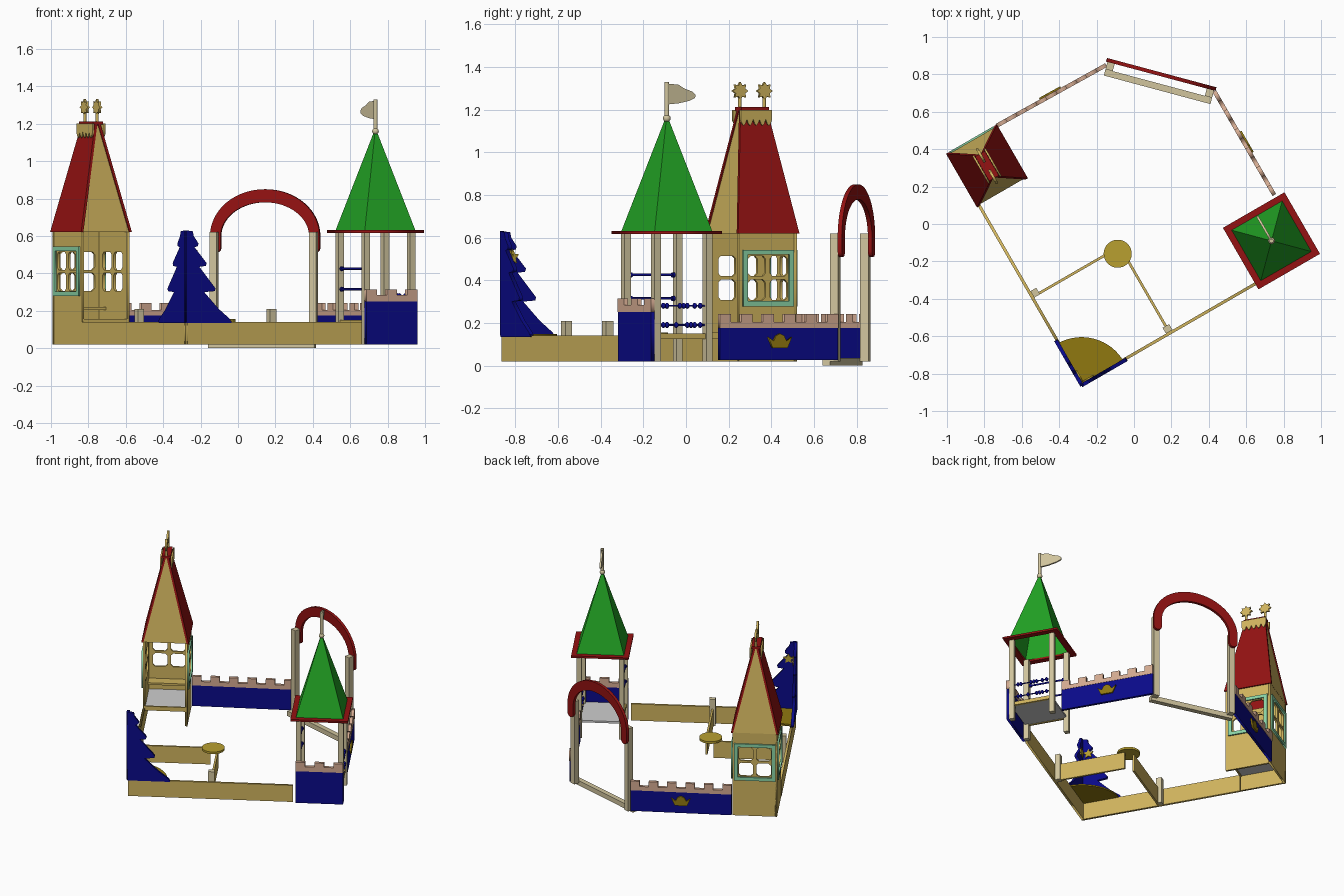
import bpy, bmesh
from math import sin, cos, pi, radians
from mathutils import Matrix, Vector

if "Cube" in bpy.data.objects:
    bpy.data.objects.remove(bpy.data.objects["Cube"])


def paint(name, *rgb):
    m = bpy.data.materials.new(name)
    m.use_nodes = True
    m.diffuse_color = (*rgb, 1)
    m.node_tree.nodes["Principled BSDF"].inputs["Base Color"].default_value = (*rgb, 1)
    return m


RED = paint("red", .3, .006, .006)
GREEN = paint("green", .016, .37, .018)
BLUE = paint("blue", .003, .003, .25)
TAN = paint("tan wood", .62, .45, .11)
BEIGE = paint("beige wood", .64, .56, .34)
PINK = paint("pink beige", .65, .4, .28)
MINT = paint("mint", .25, .65, .38)
GREY = paint("light grey", .62, .62, .62)
OLIVE = paint("olive", .28, .19, .005)
GOLD = paint("gold", .48, .35, .03)


def frame(x, y, deg):
    return Matrix.Translation((x, y, 0)) @ Matrix.Rotation(radians(deg), 4, 'Z')


def add(name, mesh, mat, M):
    mesh.materials.clear()
    mesh.materials.append(mat)
    ob = bpy.data.objects.new(name, mesh)
    ob.matrix_world = M
    bpy.context.scene.collection.objects.link(ob)
    return ob


def from_bm(name, bm, mat, M):
    bmesh.ops.recalc_face_normals(bm, faces=bm.faces[:])
    me = bpy.data.meshes.new(name)
    bm.to_mesh(me)
    bm.free()
    return add(name, me, mat, M)


# Box from x, y and z ranges; its top may have other x and y ranges
def box(name, mat, M, xs, ys, zs, top=None):
    bm = bmesh.new()
    for z, (ax, ay) in zip(zs, ((xs, ys), top or (xs, ys))):
        for i, j in ((0, 0), (1, 0), (1, 1), (0, 1)):
            bm.verts.new((ax[i], ay[j], z))
    v = bm.verts[:] 
    bm.faces.new(v[:4])
    bm.faces.new(v[4:])
    for i in range(4):
        j = (i + 1) % 4
        bm.faces.new((v[i], v[j], v[j + 4], v[i + 4]))
    return from_bm(name, bm, mat, M)


# Upright board from outlines (later ones are holes), centred on local y
def plate(name, mat, M, y, thick, *outlines):
    cu = bpy.data.curves.new(name, 'CURVE')
    cu.dimensions = '2D'
    cu.fill_mode = 'BOTH'
    cu.extrude = thick / 2
    for pts in outlines:
        sp = cu.splines.new('POLY')
        sp.points.add(len(pts) - 1)
        for p, (a, b) in zip(sp.points, pts):
            p.co = (a, b, 0, 1)
        sp.use_cyclic_u = True
    tmp = bpy.data.objects.new(name + "_curve", cu)
    bpy.context.scene.collection.objects.link(tmp)
    dg = bpy.context.evaluated_depsgraph_get()
    me = bpy.data.meshes.new_from_object(tmp.evaluated_get(dg))
    bpy.data.objects.remove(tmp)
    return add(name, me, mat, M @ Matrix.Translation((0, y, 0)) @ Matrix.Rotation(pi / 2, 4, 'X'))


def rod(name, mat, M, p, q, r, n=12):
    p, q = Vector(p), Vector(q)
    T = Matrix.Translation((p + q) / 2) @ (q - p).to_track_quat('Z', 'Y').to_matrix().to_4x4()
    bm = bmesh.new()
    bmesh.ops.create_cone(bm, cap_ends=True, segments=n, radius1=r, radius2=r, depth=(q - p).length, matrix=T)
    return from_bm(name, bm, mat, M)


def rect(x0, x1, z0, z1, c=0):
    if not c:
        return [(x0, z0), (x1, z0), (x1, z1), (x0, z1)]
    return [(x0 + c, z0), (x1 - c, z0), (x1, z0 + c), (x1, z1 - c),
            (x1 - c, z1), (x0 + c, z1), (x0, z1 - c), (x0, z0 + c)]


def star(x, z, r, inner=.6, n=8):
    return [(x + sin(i * pi / n) * (r if i % 2 == 0 else r * inner),
             z + cos(i * pi / n) * (r if i % 2 == 0 else r * inner)) for i in range(2 * n)]


# Blue wall with a battlement cap
def battlement(name, M, x0, x1, y, z0, z1, band, tooth, n):
    plate(name + "_wall", BLUE, M, y, .018, rect(x0, x1, z0, z1))
    step = (x1 - x0) / (2 * n - 1)
    pts = [(x0, z1), (x1, z1)]
    for i in range(2 * n - 2, -1, -2):
        b, a = x0 + (i + 1) * step, x0 + i * step
        pts += [(b, band), (b, tooth), (a, tooth), (a, band)]
    plate(name + "_battlement", PINK, M, y, .022, pts)


# Sandbox corner: low boards, inner boards, stakes and seats
SAND = frame(-.28, -.865, 30)
plate("front_low_board", TAN, SAND, .008, .016, rect(0, 1.09, .02, .14))
SIDE = frame(-.28, -.865, 120)
plate("side_low_board", TAN, SIDE, -.008, .016, rect(0, 1.11, .02, .14))
box("inner_board_long", TAN, SAND, (.01, .5), (.535, .549), (.02, .14))
box("inner_board_short", TAN, SAND, (.542, .556), (.01, .5), (.02, .14))
box("side_stake", BEIGE, SAND, (.016, .052), (.535, .575), (.02, .21))
box("front_stake", BEIGE, SAND, (.53, .57), (.016, .052), (.02, .21))
rod("round_seat", GOLD, SAND, (.52, .515, .14), (.52, .515, .155), .075, 32)
plate("corner_seat", OLIVE, SAND @ Matrix.Translation((0, 0, .143)) @ Matrix.Rotation(-pi / 2, 4, 'X'), 0, .01,
      [(0, 0)] + [(.26 * cos(i * pi / 32), .26 * sin(i * pi / 32)) for i in range(17)])

# Folded fir tree on the corner
fir = [(0, .14), (.28, .14), (.27, .155), (.2, .21), (.11, .3), (.175, .305), (.18, .32), (.08, .435),
       (.12, .44), (.125, .455), (.05, .54), (.07, .545), (.075, .56), (.045, .6), (.04, .625), (0, .63)]
for nm, M, sgn in (("front", SAND, 1), ("side", SIDE, -1)):
    plate(nm + "_fir_tree", BLUE, M, sgn * .002, .02, fir)
    plate(nm + "_fir_star", GOLD, M, sgn * .016, .008, star(.05, .51, .036, .5, 5))
    plate(nm + "_fir_base", BLUE, M, sgn * -.003, .005, rect(0, .28, .135, .145))

# House: three window walls, open front
HX, HY = -.786, .31
HOUSE = frame(HX, HY, 30)
for nm, ang, w, d in (("back", 0, .148, .15), ("right", 90, .157, .14), ("left", -90, .157, .14)):
    M = frame(HX, HY, 30 + ang)
    panes = [rect(x - .047, x + .047, z - .048, z + .048, .014) for x in (-.059, .059) for z in (.355, .467)]
    plate(nm + "_house_wall", TAN, M, d, .014, rect(-w, w, .02, .62), *panes)
    plate(nm + "_window_frame", MINT, M, d + .011, .012, rect(-.137, .137, .278, .543), rect(-.112, .112, .302, .52))
box("house_floor", GREY, HOUSE, (-.14, .14), (-.155, .15), (.13, .142))
box("house_sill", TAN, HOUSE, (-.14, .14), (-.158, -.146), (.125, .155))
box("house_bench", TAN, HOUSE, (-.135, .135), (.07, .145), (.205, .22))

# House roof: red slopes, tan gables, ridge, trim and finials
for s, nm in ((1, "left"), (-1, "right")):
    out = lambda a, b: (min(s * a, s * b), max(s * a, s * b))
    box(nm + "_roof_slope", RED, HOUSE, out(.143, .157), (-.166, .166), (.62, 1.2),
        (out(.002, .017), (-.072, .072)))
    box(nm + "_roof_gable", TAN, HOUSE, (-.144, .144), out(.147, .158), (.62, 1.19),
        ((-.006, .006), out(.058, .068)))
    trim = [(-.085, 1.2), (-.085, 1.15)]
    for i in range(5):
        a = -.085 + i * .034
        trim += [(a + .008, 1.135), (a + .017, 1.125), (a + .026, 1.135), (a + .034, 1.155)]
    trim += [(.085, 1.2)]
    plate(nm + "_ridge_trim", TAN, frame(HX, HY, 120), s * .036, .01, trim)
    rod(nm + "_finial_pole", TAN, HOUSE, (0, s * .066, 1.2), (0, s * .066, 1.27), .008)
    plate(nm + "_finial_star", TAN, frame(HX, HY, 120), 0, .014, star(s * .066, 1.288, .043, .65))
box("roof_ridge", RED, HOUSE, (-.03, .03), (-.075, .075), (1.195, 1.212))

# Tower: posts, floor, roof and flag
TX, TY = .735, -.09
TOWER = frame(TX, TY, 30)
for i in (-1, 1):
    for j in (-1, 1):
        box("tower_post", BEIGE, TOWER, (i * .14 - .017, i * .14 + .017), (j * .14 - .017, j * .14 + .017), (.02, .62))
box("tower_floor", GREY, TOWER, (-.14, .14), (-.15, .14), (.128, .142))
for s in (-1, 1):
    box("floor_rail", TAN, TOWER, (s * .14 - .008, s * .14 + .008), (-.13, .13), (.125, .15))
battlement("tower_front", TOWER, -.157, .157, -.166, .02, .25, .285, .315, 3)
plate("tower_eaves", RED, TOWER @ Matrix.Translation((0, 0, .624)) @ Matrix.Rotation(pi / 2, 4, 'X'), 0, .014,
      rect(-.19, .19, -.19, .19), rect(-.15, .15, -.15, .15))
bm = bmesh.new()
bmesh.ops.create_cone(bm, cap_ends=False, segments=4, radius1=.157 * 2 ** .5, radius2=.006, depth=.535,
                      matrix=Matrix.Translation((0, 0, .895)) @ Matrix.Rotation(pi / 4, 4, 'Z'))
from_bm("tower_roof", bm, GREEN, TOWER)
bm = bmesh.new()
bmesh.ops.create_uvsphere(bm, u_segments=16, v_segments=8, radius=.018, matrix=Matrix.Translation((0, 0, 1.16)))
knob = from_bm("roof_knob", bm, BEIGE, TOWER)
knob.data.shade_smooth()
rod("flag_pole", BEIGE, TOWER, (0, 0, 1.15), (0, 0, 1.33), .011)
plate("flag", BEIGE, frame(TX, TY, 120), 0, .012,
      [(0, 1.225), (.06, 1.23), (.12, 1.242), (.15, 1.255), (.152, 1.27), (.135, 1.285), (.09, 1.3), (.06, 1.318), (0, 1.322)])

# Climbing rods on one side, bead rods on the other
for z in (.315, .425):
    rod("climbing_rod", BLUE, TOWER, (-.14, -.13, z), (-.14, .13, z), .006)
    for y in (-.115, .115):
        rod("rod_collar", BLUE, TOWER, (-.14, y - .006, z), (-.14, y + .006, z), .012)
for z, beads in ((.19, (-.1, -.08, -.03, .03, .05, .07, .1)), (.28, (-.1, -.08, -.01, .01, .03, .07, .1))):
    rod("bead_rod", BLUE, TOWER, (.14, -.13, z), (.14, .13, z), .004)
    bm = bmesh.new()
    for y in beads:
        bmesh.ops.create_uvsphere(bm, u_segments=12, v_segments=8, radius=.014,
                                  matrix=Matrix.Translation((.14, y, z)) @ Matrix.Diagonal((1, .7, 1, 1)))
    from_bm("counting_beads", bm, BLUE, TOWER).data.shade_smooth()

# Battlement walls with crowns
crown = [(-.04, .082), (.04, .082), (.065, .135), (.035, .115), (.022, .14), (0, .15),
         (-.022, .14), (-.035, .115), (-.065, .135)]
for nm, M, length, s in (("back", frame(-.735, .525, 29), .67, 1), ("left", frame(.75, .155, 120), .64, -1)):
    battlement(nm, M, 0, length, 0, .025, .175, .205, .242, 6)
    plate(nm + "_crown", OLIVE, M, s * .014, .012, [(x + length / 2, z) for x, z in crown])

# Entrance arch: posts, threshold and curved board
GATE = frame(.143, .79, -15)
for s in (-1, 1):
    box("arch_post", BEIGE, GATE, (s * .275 - .02, s * .275 + .02), (-.04, 0), (.02, .62))
box("threshold", BEIGE, GATE, (-.295, .295), (-.075, -.04), (0, .035))


def arc(rx, rz):
    return [(rx * cos(i * pi / 32), .6 + rz * sin(i * pi / 32)) for i in range(33)]


def foot(cx):
    return [(cx - .029 * cos(i * pi / 6), .535 - .025 * sin(i * pi / 6)) for i in range(7)]


plate("arch", RED, GATE, .01, .02, arc(.303, .25) + foot(-.274) + arc(.245, .18)[::-1] + foot(.274))
